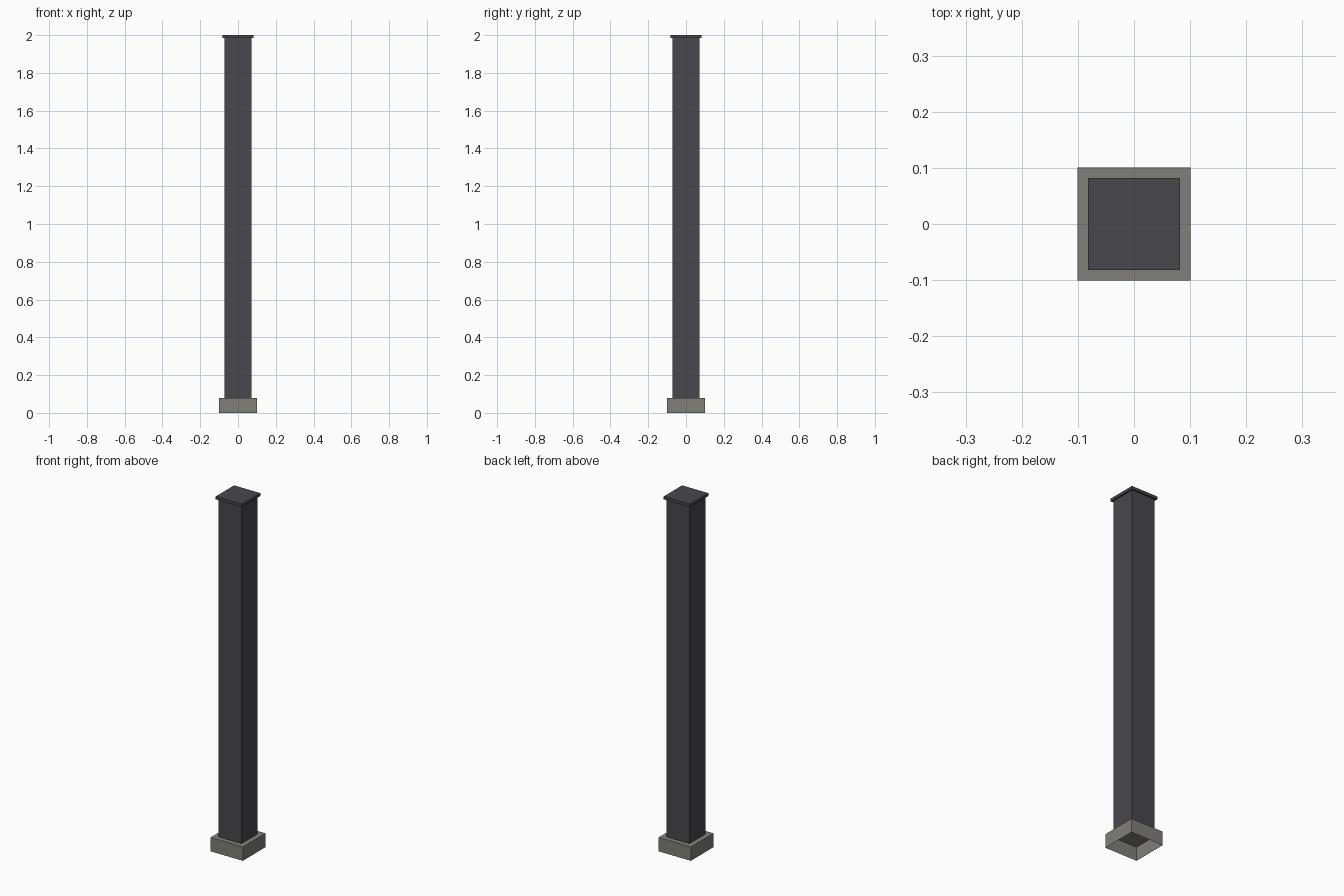
import bpy, bmesh

if "Cube" in bpy.data.objects:
    bpy.data.objects.remove(bpy.data.objects["Cube"])


def material(name, rgb):
    m = bpy.data.materials.new(name)
    m.diffuse_color = (*rgb, 1.0)
    m.use_nodes = True
    m.node_tree.nodes["Principled BSDF"].inputs["Base Color"].default_value = m.diffuse_color
    return m


def box(name, half, z0, z1, mat, drop_bottom=False, drop_top=False):
    """Square box centred on the z axis, optionally open at either end."""
    bm = bmesh.new()
    bmesh.ops.create_cube(bm, size=1.0)
    for v in bm.verts:
        v.co.x *= 2 * half
        v.co.y *= 2 * half
        v.co.z = z0 if v.co.z < 0 else z1
    bm.normal_update()
    gone = [f for f in bm.faces
            if (drop_bottom and f.normal.z < -0.5) or (drop_top and f.normal.z > 0.5)]
    bmesh.ops.delete(bm, geom=gone, context='FACES')
    mesh = bpy.data.meshes.new(name)
    bm.to_mesh(mesh)
    bm.free()
    mesh.materials.append(mat)
    ob = bpy.data.objects.new(name, mesh)
    bpy.context.collection.objects.link(ob)
    return ob


dark_metal = material("dark metal", (0.065, 0.063, 0.072))
concrete = material("concrete grey", (0.216, 0.212, 0.188))

BASE_TOP, CAP_BOTTOM = 0.078, 1.984

# Footing, open underneath
box("footing", 0.101, 0.0, BASE_TOP, concrete, drop_bottom=True)
# Square shaft, ends hidden by footing and cap
box("post_shaft", 0.072, BASE_TOP, CAP_BOTTOM, dark_metal, drop_bottom=True, drop_top=True)
# Thin overhanging cap
box("post_cap", 0.082, CAP_BOTTOM, 2.0, dark_metal)
